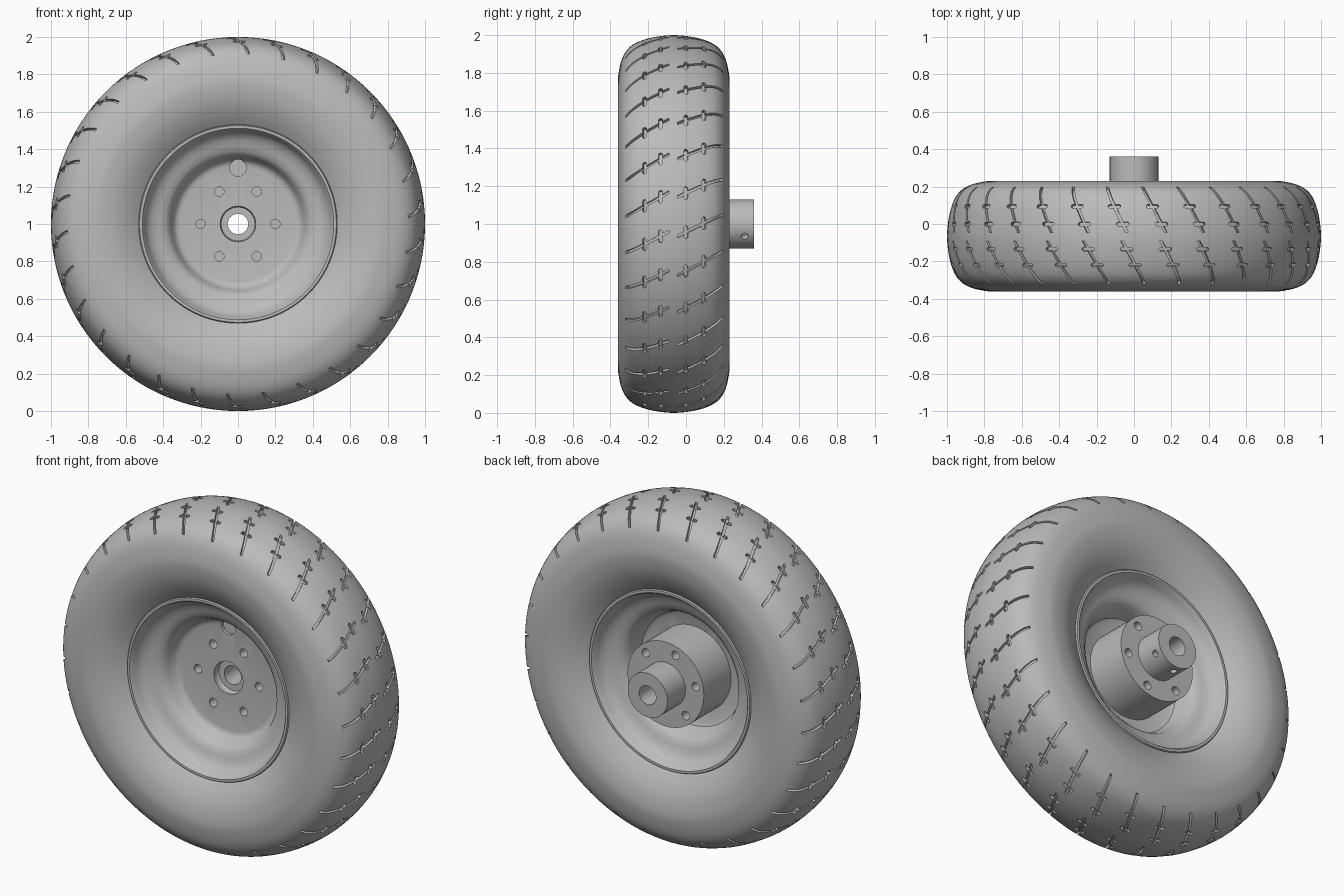
import bpy, bmesh, math
from math import cos, sin, radians
from mathutils import Vector, Matrix

MID = -0.065          # middle plane of the wheel along y
AXLE = 1.0            # axle height
GROOVES = 30

old = bpy.data.objects.get("Cube")
if old:
    bpy.data.objects.remove(old, do_unlink=True)

grey = bpy.data.materials.new("plain grey")
grey.use_nodes = True
grey.diffuse_color = (0.5, 0.5, 0.5, 1)
grey.node_tree.nodes["Principled BSDF"].inputs["Base Color"].default_value = (0.5, 0.5, 0.5, 1)


def finish(bm, name):
    bmesh.ops.recalc_face_normals(bm, faces=bm.faces)
    mesh = bpy.data.meshes.new(name)
    bm.to_mesh(mesh)
    bm.free()
    obj = bpy.data.objects.new(name, mesh)
    bpy.context.collection.objects.link(obj)
    return obj


def lathe(name, profile, segments):
    """Turn a closed (u, r) outline around the axle."""
    bm = bmesh.new()
    rings = []
    for i in range(segments):
        a = math.tau * i / segments
        rings.append([bm.verts.new((r * cos(a), MID + u, AXLE + r * sin(a))) for u, r in profile])
    n = len(profile)
    for i in range(segments):
        a, b = rings[i], rings[(i + 1) % segments]
        for j in range(n):
            k = (j + 1) % n
            bm.faces.new((a[j], a[k], b[k], b[j]))
    return finish(bm, name)


def volume(mesh):
    bm = bmesh.new()
    bm.from_mesh(mesh)
    v = bm.calc_volume()
    bm.free()
    return v


def cut(obj, cutter):
    """Subtract the cutter for good, taking the first solver that gives a sound solid."""
    cutter.hide_render = True
    before = volume(obj.data)
    for solver in ('MANIFOLD', 'EXACT', 'FLOAT'):
        mod = obj.modifiers.new("cut", 'BOOLEAN')
        mod.operation = 'DIFFERENCE'
        mod.solver = solver
        mod.object = cutter
        graph = bpy.context.evaluated_depsgraph_get()
        mesh = bpy.data.meshes.new_from_object(obj.evaluated_get(graph))
        obj.modifiers.clear()
        if 0.85 < volume(mesh) / before < 0.99999:
            obj.data = mesh
            break
    bpy.data.objects.remove(cutter, do_unlink=True)


def shade(obj):
    obj.data.materials.clear()
    obj.data.materials.append(grey)
    bpy.ops.object.select_all(action='DESELECT')
    obj.select_set(True)
    bpy.context.view_layer.objects.active = obj
    bpy.ops.object.shade_smooth_by_angle(angle=radians(32))


def smooth_line(pts, steps=4):
    """Catmull-Rom curve through the points, mirrored at the start."""
    ext = [(-pts[1][0], pts[1][1])] + pts + [pts[-1]]
    out = []
    for p0, p1, p2, p3 in zip(ext, ext[1:], ext[2:], ext[3:]):
        for s in range(steps):
            t = s / steps
            out.append(tuple(0.5 * (2 * b + (c - a) * t + (2 * a - 5 * b + 4 * c - d) * t * t
                                    + (3 * b - a - 3 * c + d) * t ** 3)
                             for a, b, c, d in zip(p0, p1, p2, p3)))
    return out + [pts[-1]]


# Tyre: rounded balloon section
half = smooth_line([(0, 1.0), (0.1, 0.99), (0.18, 0.968), (0.235, 0.935), (0.272, 0.88),
                    (0.292, 0.80), (0.295, 0.74), (0.28, 0.66), (0.25, 0.59), (0.212, 0.53)])
half.append((0.19, 0.515))
mirror = [(-u, r) for u, r in half[:0:-1]]
tyre = lathe("tyre", mirror + half, 120)


def radius(u):
    u = abs(u)
    for (a, ra), (b, rb) in zip(half, half[1:]):
        if a <= u <= b:
            return ra + (rb - ra) * (u - a) / (b - a)


def surf(u, angle, h):
    """Point at height h above the tread surface."""
    e = 0.008
    slope = (radius(u + e) - radius(u - e)) / (2 * e)
    k = h / math.hypot(1, slope)
    r = radius(u) + k
    return Vector((r * cos(angle), MID + u - slope * k, AXLE + r * sin(angle)))


def bar(bm, stations, depth):
    """Curved cutter bar over pairs of tread positions."""
    rows = []
    for a, b in stations:
        rows.append([bm.verts.new(p) for p in (surf(*a, -depth), surf(*b, -depth),
                                               surf(*b, 0.02), surf(*a, 0.02))])
    for p, q in zip(rows, rows[1:]):
        for j in range(4):
            k = (j + 1) % 4
            bm.faces.new((p[j], p[k], q[k], q[j]))
    bm.faces.new(rows[0][::-1])
    bm.faces.new(rows[-1])


# Tread: slanted grooves on both halves, each crossed by two short slots
SIDES = [((-0.255, -9.5), (-0.025, -2.3), (-0.155, -0.07)),
         ((0.02, -3.8), (0.262, 3.1), (0.065, 0.16))]
SLOT = [(-0.034, 0.004), (-0.027, 0.01), (0.027, 0.01), (0.034, 0.004)]
groove_bm, slot_bm = bmesh.new(), bmesh.new()
for i in range(GROOVES):
    turn = math.tau * i / GROOVES
    for (u0, a0), (u1, a1), slots in SIDES:
        def at(u):
            return turn + radians(a0 + (a1 - a0) * (u - u0) / (u1 - u0))
        path = [u0 + (u1 - u0) * k / 10 for k in range(11)]
        w = 0.008
        bar(groove_bm, [((u, at(u) - w), (u, at(u) + w)) for u in path], 0.018)
        for u in slots:
            bar(slot_bm, [((u - v, at(u) + d), (u + v, at(u) + d)) for d, v in SLOT], 0.021)
for bm, name in ((groove_bm, "groove_cutter"), (slot_bm, "slot_cutter")):
    bmesh.ops.triangulate(bm, faces=bm.faces)
    cut(tyre, finish(bm, name))
shade(tyre)

# Rim: dished both ways, with a centre disc and rolled lips
flare = [(0.042, 0.343), (0.075, 0.357), (0.1, 0.37), (0.117, 0.39), (0.127, 0.42),
         (0.137, 0.45), (0.155, 0.478), (0.18, 0.495), (0.212, 0.505), (0.22, 0.512),
         (0.22, 0.526), (0.212, 0.531), (0.19, 0.531)]
front = [(-0.025, 0.095), (-0.025, 0.31), (-0.029, 0.328)] + [(-u, r) for u, r in flare]
back = flare[::-1] + [(0.012, 0.332), (0.0, 0.31), (0.0, 0.095)]
rim = lathe("rim", front + back, 96)

# Hub: drum with a projecting shaft collar and a bore right through
hub = lathe("hub", [(0.015, 0.055), (0.015, 0.09), (-0.01, 0.1), (-0.01, 0.25), (0.255, 0.25),
                    (0.255, 0.13), (0.425, 0.13), (0.425, 0.055)], 64)


def pins(name, items):
    """Cylinder cutters given as (centre, direction, radius, length)."""
    bm = bmesh.new()
    for centre, direction, r, length in items:
        rot = Vector(direction).to_track_quat('Z', 'Y').to_matrix().to_4x4()
        bmesh.ops.create_cone(bm, cap_ends=True, segments=24, radius1=r, radius2=r,
                              depth=length, matrix=Matrix.Translation(centre) @ rot)
    return finish(bm, name)


def bolt_ring(offset):
    return [(0.2 * cos(radians(a + offset)), AXLE + 0.2 * sin(radians(a + offset)))
            for a in range(0, 360, 60)]


# Six bolt holes and a valve pocket in the disc, sunk on into the hub
ALONG = (0, 1, 0)
bolts = [((x, -0.09, z), ALONG, 0.025, 0.12) for x, z in bolt_ring(0)]
valve = ((0, -0.122, AXLE + 0.3), ALONG, 0.045, 0.1)
cut(rim, pins("rim_hole_cutter", bolts + [valve]))
shade(rim)

# Hub: both sets of bolt holes and two set screw holes in the collar
hub_holes = bolts + [((x, 0.19, z), ALONG, 0.025, 0.14) for x, z in bolt_ring(-11)]
for a in (-30, -97):
    d = Vector((cos(radians(a)), 0, sin(radians(a))))
    hub_holes.append((Vector((0, 0.31, AXLE)) + d * 0.16, d, 0.019, 0.14))
cut(hub, pins("hub_hole_cutter", hub_holes))
shade(hub)
